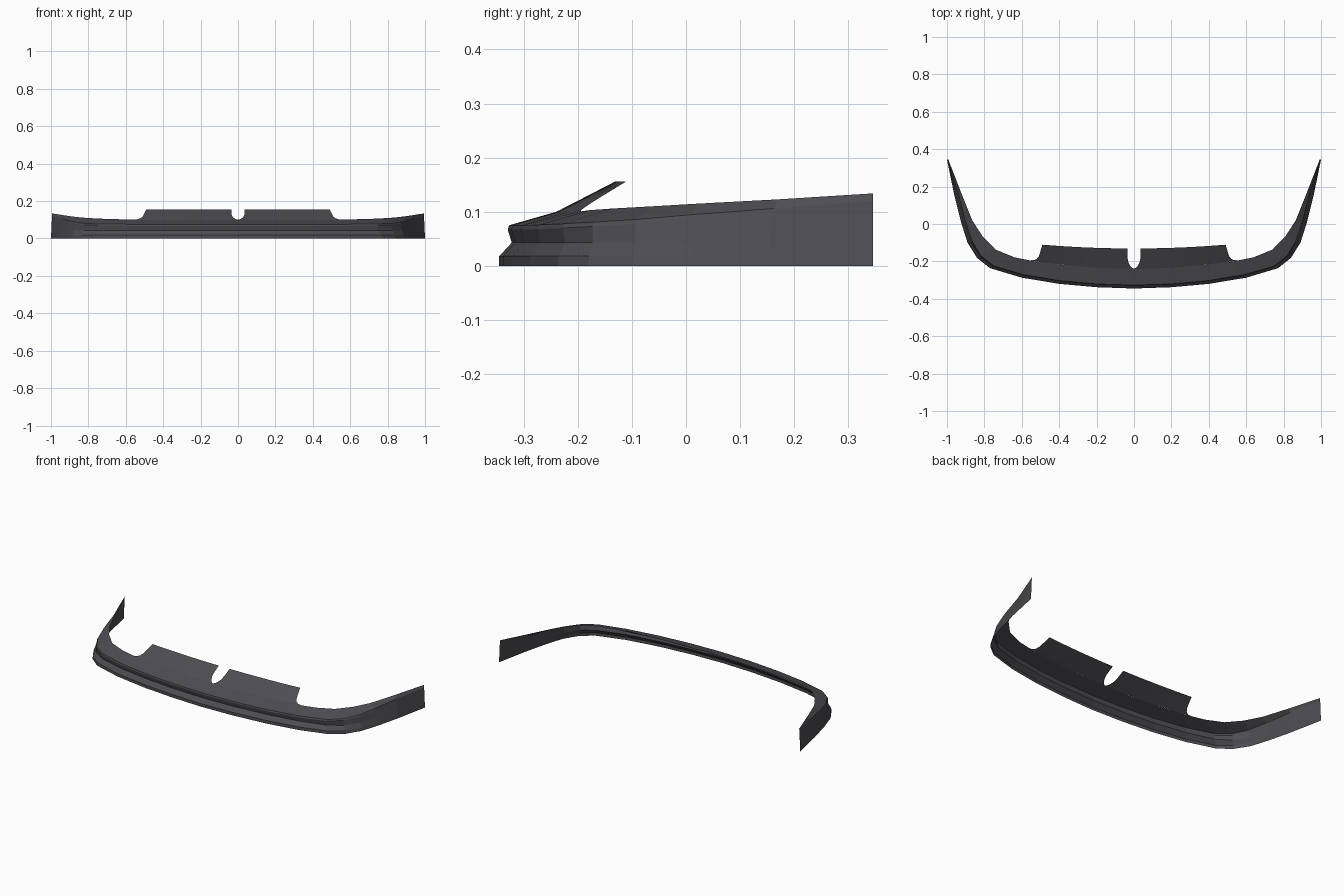
import bpy, bmesh

if "Cube" in bpy.data.objects:
    bpy.data.objects.remove(bpy.data.objects["Cube"])

paint = bpy.data.materials.new("dark_plastic")
paint.diffuse_color = (0.075, 0.075, 0.085, 1)
paint.use_nodes = True
paint.node_tree.nodes["Principled BSDF"].inputs["Base Color"].default_value = paint.diffuse_color

# stations along the right half:
# outer x, outer y, inner x, inner y, top z, crease z, crease inset, groove depth
STATIONS = [
    (0.00, -.345, 0.00, -.240, .100, .075, .17, 1),
    (0.20, -.338, 0.20, -.235, .100, .075, .17, 1),
    (0.40, -.320, 0.38, -.218, .100, .075, .17, 1),
    (0.60, -.287, 0.53, -.200, .100, .076, .18, 1),
    (0.77, -.236, 0.64, -.178, .103, .078, .18, .9),
    (0.84, -.180, 0.74, -.137, .106, .081, .22, .6),
    (0.89, -.100, 0.81, -.065, .110, .086, .30, .2),
    (0.925, .010, 0.865, .020, .115, .095, .40, 0),
    (0.96, .150, 0.925, .170, .123, .106, .60, 0),
    (1.00, .345, 0.993, .345, .134, .120, .80, 0),
]


def lerp(a, b, t):
    return a + (b - a) * t


def section(s):
    ox, oy, ix, iy, tz, cz, inset, g = s
    # (inset fraction, height) from the bottom edge to the top edge
    wall = lambda z: inset * z / cz
    prof = [(0, 0), (lerp(wall(.018), 0, g), .018),
            (lerp(wall(.043), .22, g), .043),
            (lerp(wall(cz - .008), .15, g), cz - .008),
            (inset, cz), (1, tz)]
    return [(lerp(ox, ix, t), lerp(oy, iy, t), z) for t, z in prof]


def sheet(name, rows):
    """Skin a grid of points and mirror it across x = 0."""
    bm = bmesh.new()
    grid = [[bm.verts.new(p) for p in r] for r in rows]
    for a, b in zip(grid, grid[1:]):
        for i in range(len(a) - 1):
            bm.faces.new((a[i], b[i], b[i + 1], a[i + 1]))
    me = bpy.data.meshes.new(name)
    bm.to_mesh(me)
    bm.free()
    me.materials.append(paint)
    ob = bpy.data.objects.new(name, me)
    bpy.context.collection.objects.link(ob)
    mod = ob.modifiers.new("mirror", 'MIRROR')
    mod.use_clip = True
    return ob


def inner_y(x):
    for a, b in zip(STATIONS, STATIONS[1:]):
        if x <= b[2]:
            return lerp(a[3], b[3], (x - a[2]) / (b[2] - a[2]))


# main wraparound lip with stepped front
sheet("bumper_lip", [section(s) for s in STATIONS])

# raised rear flange, its ends flared at the root: t, inner x, outer x
FLANGE = [(0, 0, .56), (.06, .012, .535), (.16, .021, .52),
          (.32, .030, .509), (.55, .035, .502), (1, .036, .49)]
rows = []
for t, x0, x1 in FLANGE:
    row = []
    for i in range(9):
        x = lerp(x0, x1, i / 8)
        y0 = inner_y(x)
        y1 = -.131 + .085 * x * x
        row.append((x, lerp(y0, y1, t), lerp(.100, .156, t)))
    rows.append(row)
flange = sheet("mounting_flange", [list(c) for c in zip(*rows)])
